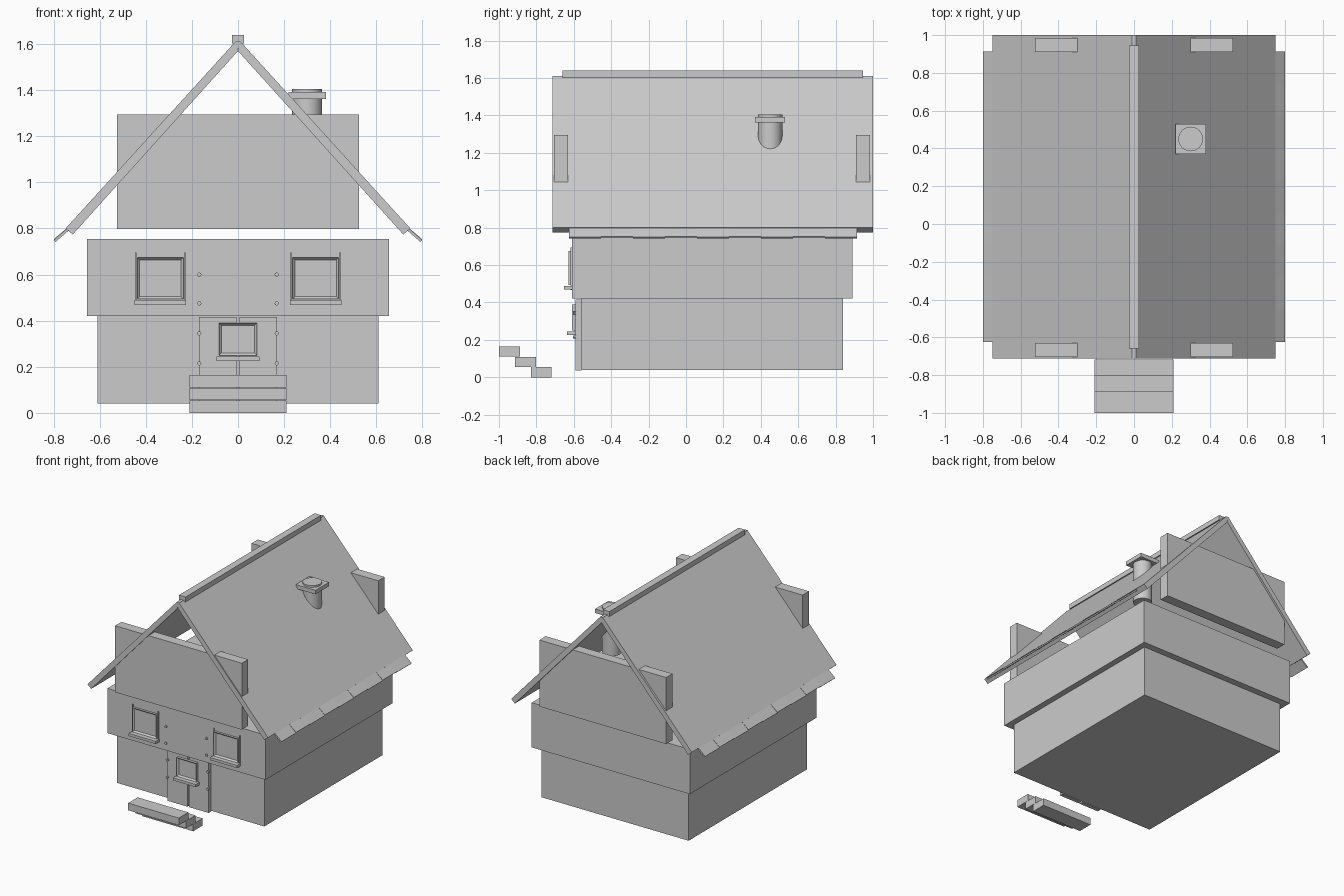
import bpy
import bmesh
import math

start_cube = bpy.data.objects.get("Cube")
if start_cube:
    bpy.data.objects.remove(start_cube, do_unlink=True)

clay = bpy.data.materials.new("plain grey")
clay.use_nodes = True
clay.diffuse_color = (0.6, 0.6, 0.6, 1)
clay.node_tree.nodes["Principled BSDF"].inputs["Base Color"].default_value = (0.6, 0.6, 0.6, 1)


def finish(name, bm):
    bmesh.ops.recalc_face_normals(bm, faces=bm.faces)
    mesh = bpy.data.meshes.new(name)
    bm.to_mesh(mesh)
    bm.free()
    mesh.materials.append(clay)
    obj = bpy.data.objects.new(name, mesh)
    bpy.context.collection.objects.link(obj)
    return obj


def box(name, x, y, z):
    """Block given its (low, high) range on each axis."""
    bm = bmesh.new()
    bmesh.ops.create_cube(bm, size=1)
    for v in bm.verts:
        v.co = [r[0] if c < 0 else r[1] for c, r in zip(v.co, (x, y, z))]
    return finish(name, bm)


def prism(name, profile, y0, y1):
    """Extrude an x-z profile along y."""
    bm = bmesh.new()
    face = bm.faces.new([bm.verts.new((x, y0, z)) for x, z in profile])
    ext = bmesh.ops.extrude_face_region(bm, geom=[face])
    for v in ext["geom"]:
        if isinstance(v, bmesh.types.BMVert):
            v.co.y = y1
    return finish(name, bm)


def cylinder(name, radius, depth, loc, rot=(0, 0, 0), sides=32):
    bpy.ops.mesh.primitive_cylinder_add(vertices=sides, radius=radius, depth=depth,
                                        location=loc, rotation=rot)
    obj = bpy.context.object
    obj.name = name
    obj.data.materials.append(clay)
    bpy.ops.object.shade_smooth_by_angle()
    return obj


def window(name, cx, z0, z1, half, wall_y):
    """Square frame with a recessed pane, standing on a sill."""
    bm = bmesh.new()
    bmesh.ops.create_cube(bm, size=1)
    for v in bm.verts:
        v.co = (cx + 2 * half * v.co.x,
                wall_y if v.co.y > 0 else wall_y - 0.02,
                z0 if v.co.z < 0 else z1)
    bm.normal_update()
    front = [f for f in bm.faces if f.normal.y < -0.9]
    bmesh.ops.inset_region(bm, faces=front, thickness=0.015)
    for v in front[0].verts:
        v.co.y += 0.012
    finish(name + "_frame", bm)
    box(name + "_sill", (cx - half - 0.012, cx + half + 0.012),
        (wall_y - 0.045, wall_y), (z0 - 0.025, z0 - 0.005))


# Walls
box("ground_floor", (-0.61, 0.61), (-0.56, 0.84), (0.04, 0.42))
box("upper_floor", (-0.655, 0.655), (-0.61, 0.89), (0.42, 0.755))
box("front_gable_board", (-0.525, 0.525), (-0.705, -0.63), (0.797, 1.295))
box("back_gable_board", (-0.525, 0.525), (0.91, 0.985), (0.797, 1.295))

# Roof slopes with a row of tilting shingles along each eave
for side, label in ((1, "left"), (-1, "right")):
    slope = [(0.01, 1.612), (0.748, 0.8), (0.717, 0.774), (0, 1.57)]
    prism(label + "_roof_slope", [(side * x, z) for x, z in slope], -0.713, 1.0)
    for i in range(9):
        lift = 0.004 * (i % 2)
        shingle = [(0.69, 0.845), (0.799, 0.75 + lift),
                   (0.791, 0.742 + lift), (0.682, 0.837)]
        y = -0.625 + 0.171 * i
        prism(f"{label}_eave_shingle_{i + 1}", [(side * x, z) for x, z in shingle],
              y, y + 0.171)

# Ridge
box("ridge_cap", (-0.027, 0.027), (-0.66, 0.945), (1.603, 1.64))
box("ridge_beam", (-0.011, 0.011), (-0.713, 1.0), (1.58, 1.612))

# Chimney
cylinder("chimney_pipe", 0.065, 0.345, (0.3, 0.45, 1.2325))
box("chimney_cap", (0.22, 0.382), (0.37, 0.53), (1.362, 1.392))

# Double door
for side, label in ((1, "left"), (-1, "right")):
    box(label + "_door", sorted((side * 0.006, side * 0.17)), (-0.59, -0.56), (0.035, 0.415))
    for i, (z, y) in enumerate(((0.215, -0.595), (0.345, -0.595), (0.475, -0.61), (0.6, -0.61))):
        cylinder(f"{label}_stud_{i + 1}", 0.009, 0.016, (side * 0.168, y, z),
                 (math.pi / 2, 0, 0), 12)

# Windows
window("door_window", 0, 0.25, 0.39, 0.082, -0.59)
for side, label in ((1, "left"), (-1, "right")):
    cx = side * 0.337
    window(label + "_window", cx, 0.494, 0.675, 0.1, -0.607)
    for edge in (-1, 1):
        x = cx + edge * 0.106
        box(f"{label}_window_slat", (x - 0.003, x + 0.003), (-0.618, -0.607), (0.49, 0.695))

# Floating steps
for i in range(3):
    y = -0.83 - 0.085 * i
    z = 0.055 * i
    box(f"step_{i + 1}", (-0.21, 0.21), (y, y + 0.112), (z, z + 0.054))
